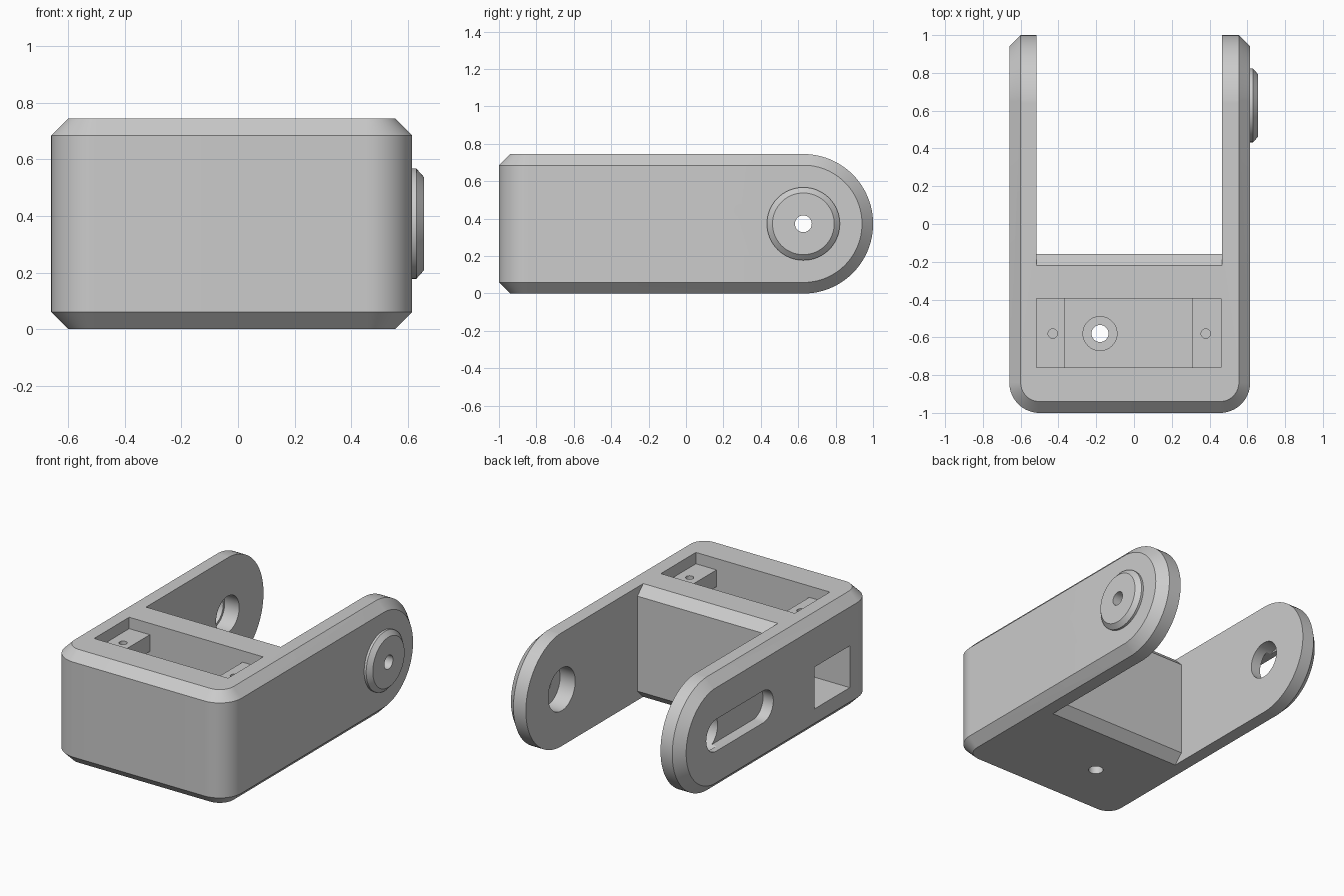
import bpy, bmesh, math
from mathutils import Vector

cube = bpy.data.objects.get("Cube")
if cube:
    bpy.data.objects.remove(cube, do_unlink=True)

grey = bpy.data.materials.new("plain_grey")
grey.use_nodes = True
grey.diffuse_color = (0.6, 0.6, 0.6, 1)
grey.node_tree.nodes["Principled BSDF"].inputs["Base Color"].default_value = (0.6, 0.6, 0.6, 1)

# Main dimensions
X0, X1 = -0.66, 0.615            # outer sides
IN0, IN1 = -0.515, 0.465         # inner sides of the arms
H, CH = 0.745, 0.06              # height and chamfer
PY, PZ = 0.6275, H / 2           # pivot axis
POCKET_Y = (-0.76, -0.395)
FLOOR = 0.155


def arc(cx, cy, r, a0, a1, n):
    return [(cx + r * math.cos(math.radians(a0 + (a1 - a0) * i / n)),
             cy + r * math.sin(math.radians(a0 + (a1 - a0) * i / n))) for i in range(n + 1)]


def circle(cx, cy, r, n=64):
    return arc(cx, cy, r, 0, 360, n)[:-1]


def loft(name, axis, sections):
    """Solid through flat outlines, each given as (position on axis, points)."""
    place = {"x": lambda p, t: (t, p[0], p[1]),
             "y": lambda p, t: (p[0], t, p[1]),
             "z": lambda p, t: (p[0], p[1], t)}[axis]
    bm = bmesh.new()
    rings = [[bm.verts.new(Vector(place(p, t))) for p in pts] for t, pts in sections]
    for a, b in zip(rings, rings[1:]):
        for i in range(len(a)):
            j = (i + 1) % len(a)
            bm.faces.new((a[i], a[j], b[j], b[i]))
    bm.faces.new(rings[0])
    bm.faces.new(rings[-1])
    bmesh.ops.recalc_face_normals(bm, faces=bm.faces)
    me = bpy.data.meshes.new(name)
    bm.to_mesh(me)
    bm.free()
    me.materials.append(grey)
    ob = bpy.data.objects.new(name, me)
    bpy.context.collection.objects.link(ob)
    return ob


def prism(name, axis, lo, hi, pts):
    return loft(name, axis, [(lo, pts), (hi, pts)])


def activate(ob):
    bpy.ops.object.select_all(action="DESELECT")
    ob.select_set(True)
    bpy.context.view_layer.objects.active = ob


def combine(ob, tool, operation="DIFFERENCE"):
    tool.hide_render = True
    activate(ob)
    mod = ob.modifiers.new("cut", "BOOLEAN")
    mod.operation, mod.solver, mod.object = operation, "EXACT", tool
    bpy.ops.object.modifier_apply(modifier=mod.name)
    bpy.data.objects.remove(tool, do_unlink=True)


# Chamfered block with rounded front corners
def plan(inset):
    r = 0.16
    return (arc(X0 + r, r - 1, r - inset, 180, 270, 16) + arc(X1 - r, r - 1, r - inset, 270, 360, 16)
            + [(X1 - inset, 1.2), (X0 + inset, 1.2)])


bracket = loft("bracket", "z", [(0, plan(CH)), (CH, plan(0)), (H - CH, plan(0)), (H, plan(CH))])


# Rounded, chamfered arm ends
def side(inset):
    r = PZ + 0.0005 - inset
    return [(-1.3, PZ - r)] + arc(PY, PZ, r, -90, 90, 48) + [(-1.3, PZ + r)]


e = 0.0005
combine(bracket, loft("arm_end_shape", "x", [(X0 - e, side(CH)), (X0 - e + CH, side(0)),
                                             (X1 + e - CH, side(0)), (X1 + e, side(CH))]), "INTERSECT")

# Gap between the arms, leaving chamfered edges on the rear wall
combine(bracket, prism("gap", "x", IN0, IN1, [
    (-0.26, -0.04), (-0.16, CH), (-0.16, H - CH), (-0.26, H + 0.04), (1.3, H + 0.04), (1.3, -0.04)]))

# Top pocket with a mounting ledge at each end
p0, p1, l0, l1, low, high = IN0, 0.46, -0.365, 0.31, 0.56, 0.67
combine(bracket, prism("pocket", "y", *POCKET_Y, [
    (p0, FLOOR), (p1, FLOOR), (p1, low), (l1, low), (l1, high), (p1, high),
    (p1, 0.9), (p0, 0.9), (p0, high), (l0, high), (l0, low), (p0, low)]))

# Screw holes in the ledges
for x in (-0.43, 0.38):
    combine(bracket, prism("ledge_screw_hole", "z", 0.5, 0.7, circle(x, -0.58, 0.025, 24)))

# Stepped hole in the pocket floor
combine(bracket, prism("floor_recess", "z", 0.09, 0.3, circle(-0.18, -0.58, 0.09, 48)))
combine(bracket, prism("floor_hole", "z", -0.1, 0.2, circle(-0.18, -0.58, 0.045, 32)))

# Rectangular side window into the pocket
ya, yb = POCKET_Y
combine(bracket, prism("side_window", "x", -0.8, -0.45, [
    (ya, FLOOR), (yb, FLOOR), (yb, 0.43), (ya, 0.43)]))

# Right arm: round hole opening into a long outer slot
combine(bracket, prism("arm_slot", "x", -0.8, X0 + 0.075,
                       arc(PY, PZ, 0.105, -90, 90, 24) + arc(0.14, PZ, 0.105, 90, 270, 24)))
combine(bracket, prism("arm_hole", "x", -0.62, -0.4, circle(PY, PZ, 0.12)))

# Left arm: blind inner bore, with a boss outside and a pin hole through both
combine(bracket, prism("bearing_bore", "x", 0.4, 0.575, circle(PY, PZ, 0.14)))
boss = loft("pivot_boss", "x", [(0.6, circle(PY, PZ, 0.195)), (0.63, circle(PY, PZ, 0.195)),
                                (0.657, circle(PY, PZ, 0.165))])
for part in (bracket, boss):
    combine(part, prism("pin_hole", "x", 0.5, 0.8, circle(PY, PZ, 0.045, 32)))

for part in (bracket, boss):
    activate(part)
    bpy.ops.object.shade_smooth_by_angle(angle=math.radians(30))
